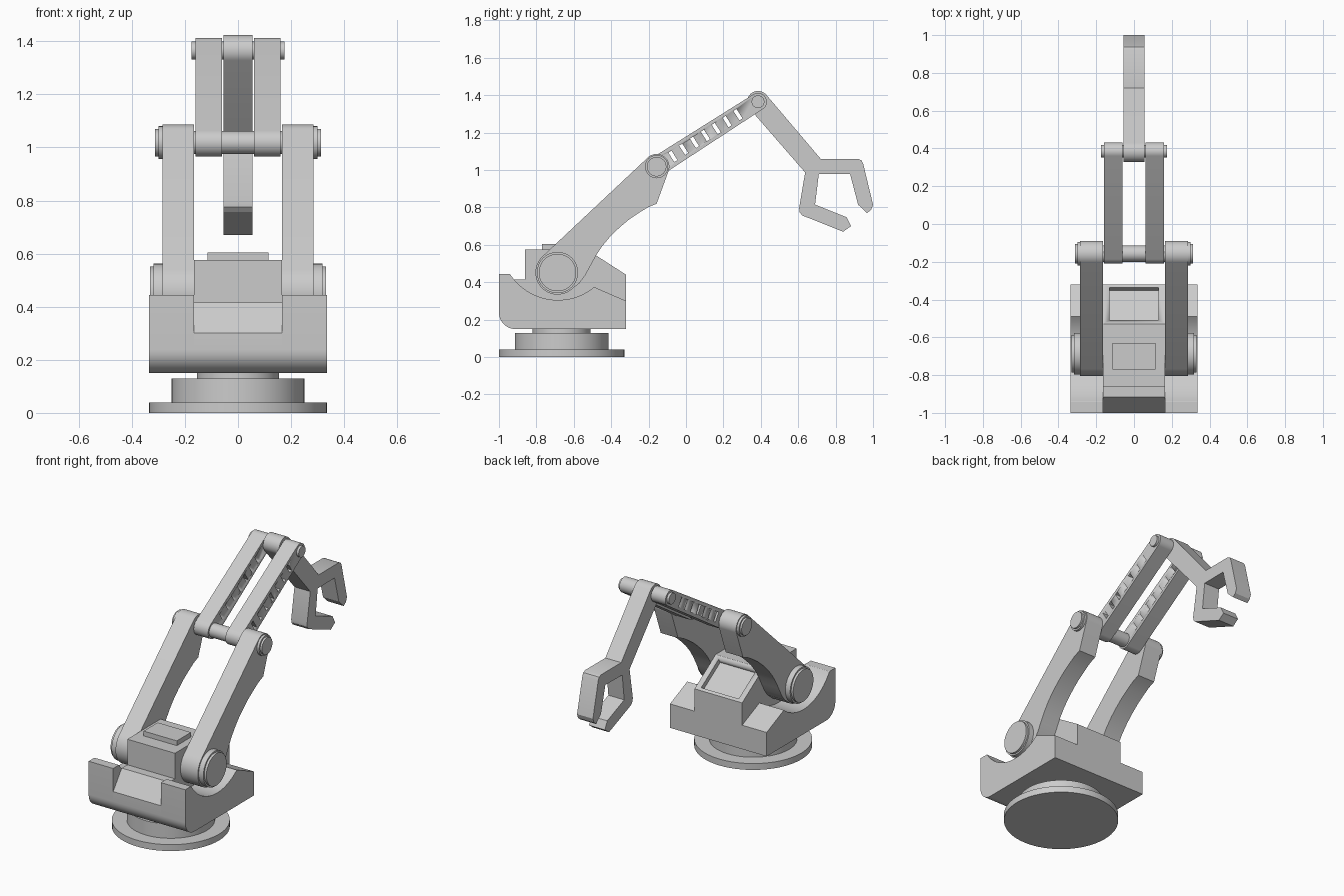
import bpy, bmesh, math
from mathutils import Matrix, Vector

cube = bpy.data.objects.get("Cube")
if cube:
    bpy.data.objects.remove(cube, do_unlink=True)

grey = bpy.data.materials.new("light grey")
grey.use_nodes = True
grey.diffuse_color = (0.6, 0.6, 0.6, 1)
grey.node_tree.nodes["Principled BSDF"].inputs["Base Color"].default_value = (0.6, 0.6, 0.6, 1)


def finish(name, bm):
    """Turn a bmesh into a named grey object with smooth curves and sharp edges."""
    bmesh.ops.recalc_face_normals(bm, faces=bm.faces)
    mesh = bpy.data.meshes.new(name)
    bm.to_mesh(mesh)
    bm.free()
    mesh.materials.append(grey)
    mesh.shade_smooth()
    mesh.set_sharp_from_angle(angle=math.radians(25))
    ob = bpy.data.objects.new(name, mesh)
    bpy.context.scene.collection.objects.link(ob)
    return ob


def arc(centre, r, start, end, steps=24):
    """Points on a circle in the side plane, angles in degrees."""
    angles = [math.radians(start + (end - start) * i / steps) for i in range(steps + 1)]
    return [(centre[0] + r * math.cos(a), centre[1] + r * math.sin(a)) for a in angles]


def prism(name, profile, x0, x1):
    """Extrude a (y, z) side profile from x0 to x1."""
    bm = bmesh.new()
    face = bm.faces.new([bm.verts.new((x0, y, z)) for y, z in profile])
    new = bmesh.ops.extrude_face_region(bm, geom=[face])["geom"]
    bmesh.ops.translate(bm, vec=(x1 - x0, 0, 0),
                        verts=[v for v in new if isinstance(v, bmesh.types.BMVert)])
    return finish(name, bm)


def pin(name, centre, r, x0, x1):
    return prism(name, arc(centre, r, 0, 352.5, 47), x0, x1)


def boxes(name, size, centres, tilt):
    """Boxes of one size, tilted about x, at (x, y, z) centres."""
    bm = bmesh.new()
    for c in centres:
        m = Matrix.Translation(c) @ Matrix.Rotation(tilt, 4, 'X') @ Matrix.Diagonal((*size, 1))
        bmesh.ops.create_cube(bm, size=1, matrix=m)
    return finish(name, bm)


def cut(ob, cutter):
    """Subtract the cutter, apply the result and delete the cutter."""
    cutter.hide_render = True
    mod = ob.modifiers.new("cut", 'BOOLEAN')
    mod.object, mod.operation, mod.solver = cutter, 'DIFFERENCE', 'EXACT'
    bpy.context.view_layer.update()
    mesh = bpy.data.meshes.new_from_object(ob.evaluated_get(bpy.context.evaluated_depsgraph_get()))
    ob.modifiers.clear()
    ob.data = mesh
    bpy.data.objects.remove(cutter, do_unlink=True)


# Joint positions in the side plane
shoulder, elbow, wrist = (-0.687, 0.452), (-0.157, 1.018), (0.385, 1.365)

# Round turntable
for name, r, z0, z1 in (("base_plate", 0.335, 0, 0.04), ("base_drum", 0.25, 0.04, 0.13),
                        ("base_neck", 0.155, 0.13, 0.15)):
    bm = bmesh.new()
    bmesh.ops.create_cone(bm, cap_ends=True, segments=64, radius1=r, radius2=r, depth=z1 - z0,
                          matrix=Matrix.Translation((0, -0.665, (z0 + z1) / 2)))
    finish(name, bm)

# Central housing with sloped front, rear screen recess and top hatch
underside = [(-0.32, 0.15)] + arc((-0.912, 0.238), 0.088, 270, 180, 10)
housing = prism("housing", underside + [
    (-1, 0.3), (-0.915, 0.415), (-0.86, 0.415), (-0.86, 0.575), (-0.53, 0.575), (-0.32, 0.44)],
    -0.165, 0.165)
slope = math.atan2(0.44 - 0.575, 0.21)
cut(housing, boxes("screen_cutter", (0.26, 0.205, 0.06), [(0, -0.422, 0.506)], slope))
boxes("top_hatch", (0.23, 0.14, 0.04), [(0, -0.7, 0.585)], 0)

# Forearm with gripper, one flat profile
prism("forearm_gripper", arc(wrist, 0.058, 40, 220, 20) + [
    (0.637, 0.987), (0.605, 0.797), (0.607, 0.775), (0.622, 0.757), (0.84, 0.67),
    (0.882, 0.7), (0.858, 0.748), (0.69, 0.815), (0.71, 0.978), (0.877, 0.98),
    (0.92, 0.815), (0.968, 0.77), (0.99, 0.787), (1.0, 0.815), (0.947, 1.035),
    (0.938, 1.052), (0.92, 1.06), (0.72, 1.06)], -0.055, 0.055)

# Shafts through the joints
pin("elbow_shaft", elbow, 0.043, -0.29, 0.29)
pin("wrist_shaft", wrist, 0.033, -0.16, 0.16)

lower_profile = (arc(elbow, 0.068, 133, -18) + [
    (-0.157, 0.82), (-0.205, 0.8), (-0.25, 0.772), (-0.305, 0.735), (-0.355, 0.693),
    (-0.402, 0.648), (-0.445, 0.597), (-0.48, 0.545), (-0.51, 0.49), (-0.54, 0.435),
    (-0.57, 0.395)] + arc(shoulder, 0.118, -45, -227))
reach = Vector((wrist[0] - elbow[0], wrist[1] - elbow[1]))
lean = math.atan2(reach.y, reach.x)
deg = math.degrees(lean)
upper_profile = arc(elbow, 0.053, deg + 90, deg + 270) + arc(wrist, 0.047, deg - 90, deg + 90)
cradle_profile = (underside + [(-1, 0.445), (-0.943, 0.445)]
                  + arc((-0.685, 0.61), 0.305, 213, 309.5) + [(-0.32, 0.3)])

# Mirrored pairs
for side, s in (("left", 1), ("right", -1)):
    prism(side + "_cradle", cradle_profile, s * 0.165, s * 0.335)
    prism(side + "_lower_arm", lower_profile, s * 0.165, s * 0.285)
    upper = prism(side + "_upper_arm", upper_profile, s * 0.06, s * 0.16)
    # Row of seven slots along the upper arm
    slots = []
    for i in range(7):
        t = 0.16 + 0.107 * i
        slots.append((s * 0.11, elbow[0] + reach.x * t, elbow[1] + reach.y * t))
    cut(upper, boxes("slot_cutter", (0.2, 0.02, 0.06), slots, lean))
    # Stepped joint caps
    for joint, centre, r, x0, x1, x2 in (("shoulder", shoulder, 0.11, 0.285, 0.318, 0.332),
                                         ("elbow", elbow, 0.062, 0.285, 0.3, 0.312)):
        pin(f"{side}_{joint}_ring", centre, r, s * x0, s * x1)
        pin(f"{side}_{joint}_cap", centre, r - 0.01, s * x1, s * x2)
    pin(side + "_wrist_cap", wrist, 0.034, s * 0.16, s * 0.175)
